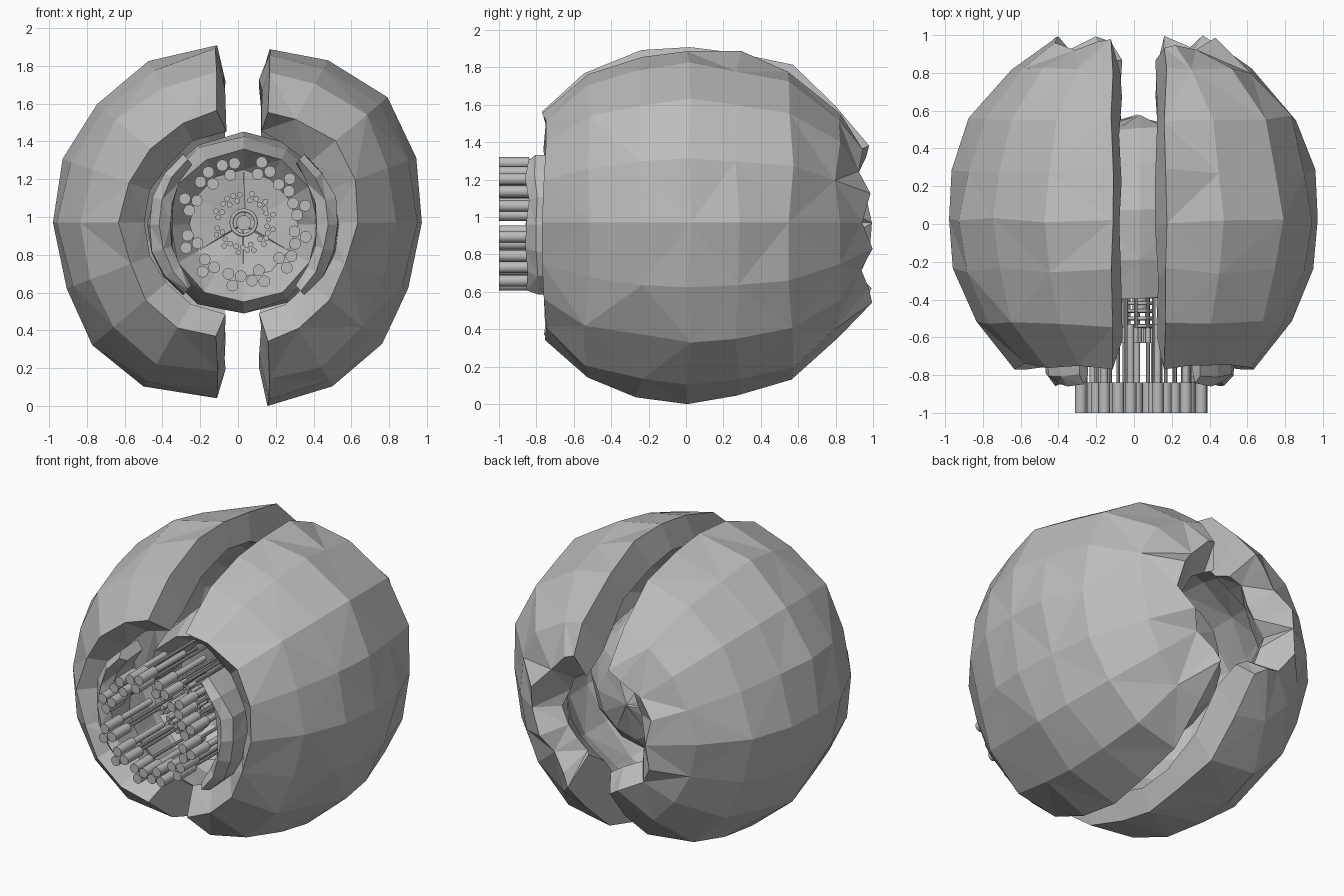
import bpy, bmesh, math, random
from mathutils import Matrix

if "Cube" in bpy.data.objects:
    bpy.data.objects.remove(bpy.data.objects["Cube"])

random.seed(4)
CX, CZ = 0.03, 0.97            # axis of the core, running along y

stone = bpy.data.materials.new("stone grey")
stone.diffuse_color = (0.5, 0.5, 0.5, 1)
stone.use_nodes = True
stone.node_tree.nodes["Principled BSDF"].inputs["Base Color"].default_value = stone.diffuse_color


def finish(bm, name, smooth=False):
    bmesh.ops.recalc_face_normals(bm, faces=bm.faces[:])
    me = bpy.data.meshes.new(name)
    bm.to_mesh(me)
    bm.free()
    me.materials.append(stone)
    ob = bpy.data.objects.new(name, me)
    bpy.context.collection.objects.link(ob)
    if smooth:
        bpy.context.view_layer.objects.active = ob
        ob.select_set(True)
        bpy.ops.object.shade_smooth_by_angle(angle=math.radians(40))
        ob.select_set(False)
    return ob


def skin(bm, rows, closed):
    """Bridge neighbouring rows of vertices with alternating triangles."""
    n = len(rows[0])
    count = len(rows) if closed else len(rows) - 1
    for i in range(count):
        a, b = rows[i], rows[(i + 1) % len(rows)]
        for j in range(n):
            k = (j + 1) % n
            if (i + j) % 2:
                bm.faces.new((a[j], a[k], b[k]))
                bm.faces.new((a[j], b[k], b[j]))
            else:
                bm.faces.new((a[j], a[k], b[j]))
                bm.faces.new((a[k], b[k], b[j]))


def jit(a):
    return random.uniform(-a, a)


# Thick shell section as (radius, y): outer side, rolled back rim, then cavity
SHELL = [(0.63, -0.755), (0.84, -0.53), (0.94, -0.25), (0.98, 0.02),
         (0.95, 0.28), (0.86, 0.56), (0.64, 0.81), (0.42, 0.96),
         (0.30, 0.83), (0.38, 0.67), (0.62, 0.48), (0.74, 0.22),
         (0.77, 0.0), (0.70, -0.28), (0.55, -0.48), (0.49, -0.62)]
ANGLES = [0, 29, 50, 70, 90, 111, 130, 150, 180]


def shell_half(name, side, gap, radii):
    bm = bmesh.new()
    rows = []
    n = len(SHELL)
    for s, (deg, size) in enumerate(zip(ANGLES, radii)):
        t = math.radians(deg)
        row = []
        for i, (r, y) in enumerate(SHELL):
            rough = 0.04 if i in (7, 8) else 0.018 if i < 7 else 0.012
            r2 = (r + jit(rough)) * (size / 0.98 if i < 7 else 1)
            y2 = min(max(y + jit(rough), -0.77), 1.0)
            if s in (0, 8):                       # cut leaning in along the gap
                x = gap + (0.025 if i < 8 else -0.02) + jit(0.01)
                z = math.sqrt(r2 * r2 - x * x) * (1 if s == 0 else -1)
            else:
                x = max(r2 * math.sin(t), gap + 0.01)
                z = r2 * math.cos(t)
            row.append(bm.verts.new((side * x, y2, max(CZ + z, 0.0))))
        rows.append(row)
    skin(bm, rows, closed=False)
    # walls along the gap, bridging outer and inner sides of the section
    for row in (rows[0], rows[-1]):
        for i in range(7):
            j = n - 1 - i
            bm.faces.new((row[i], row[i + 1], row[j - 1], row[j]))
        bm.faces.new((row[7], row[8], row[9])) if n % 2 else None
    finish(bm, name)


shell_half("left_shell", -1, 0.09,
           (0.955, 0.96, 0.97, 0.97, 0.985, 0.96, 0.99, 1.01, 0.93))
shell_half("right_shell", 1, 0.14,
           (0.945, 0.97, 1.02, 1.0, 0.98, 0.965, 0.98, 1.01, 0.98))

# Faceted core with a dished front
CORE = [(0.01, -0.20), (0.28, -0.24), (0.40, -0.39), (0.46, -0.20),
        (0.48, 0.08), (0.42, 0.33), (0.25, 0.50), (0.01, 0.57)]
bm = bmesh.new()
rows = []
for s in range(12):
    t = 2 * math.pi * s / 12
    row = []
    for r, y in CORE:
        r2 = r + (jit(0.015) if r > 0.1 else 0)
        row.append(bm.verts.new((CX + r2 * math.sin(t), y + jit(0.012),
                                 CZ - 0.01 + r2 * math.cos(t))))
    rows.append(row)
skin(bm, rows, closed=True)
bmesh.ops.remove_doubles(bm, verts=bm.verts[:], dist=0.012)
finish(bm, "core")


# Crescent guards either side of the opening
def crescent(name, side):
    bm = bmesh.new()
    rows = []
    for s in range(7):
        t = math.radians(-48 + 16 * s)
        w = 0.025 + 0.035 * math.cos(t * 1.7)
        row = []
        for dr, y in ((-w, -0.80), (0.0, -0.85), (w, -0.80), (w, -0.62), (-w, -0.62)):
            r = 0.445 + dr + jit(0.008)
            row.append(bm.verts.new((CX + side * r * math.cos(t), y + jit(0.012),
                                     CZ - 0.01 + 1.05 * r * math.sin(t))))
        rows.append(row)
    skin(bm, rows, closed=False)
    bm.faces.new(rows[0])
    bm.faces.new(rows[-1][::-1])
    finish(bm, name)


crescent("left_guard", -1)
crescent("right_guard", 1)


# Rods, all running along y
def rod(bm, x, z, r, y0, y1, sides=14):
    m = Matrix.Translation((x, (y0 + y1) / 2, z)) @ Matrix.Rotation(math.pi / 2, 4, 'X')
    bmesh.ops.create_cone(bm, cap_ends=True, segments=sides, radius1=r, radius2=r,
                          depth=abs(y1 - y0), matrix=m)


heads, stems, pins, inner = (bmesh.new() for _ in range(4))
for deg in (15, 42, 70, 105, 130, 160, 200, 230, 260, 285, 318, 345):
    a = math.radians(deg)
    gx, gz = math.cos(a), math.sin(a)
    turn = random.uniform(0, 2)
    for k in range(3):
        t = turn + k * 2 * math.pi / 3
        # outer cluster of heads, one long stem and two pins per cluster
        x, z = CX + 0.3 * gx + 0.038 * math.cos(t), CZ + 0.3 * gz + 0.038 * math.sin(t)
        rod(heads, x, z, 0.031, -1.0, -0.84)
        if k == 0:
            rod(stems, x, z, 0.02, -0.84, -0.53, 10)
        else:
            rod(pins, x, z, 0.01, -0.84, -0.22, 8)
        # small inner cluster
        x, z = CX + 0.14 * gx + 0.02 * math.cos(t), CZ + 0.14 * gz + 0.02 * math.sin(t)
        rod(inner, x, z, 0.015, -0.63, -0.55, 10)
        if k == 0:
            rod(inner, x, z, 0.008, -0.55, -0.2, 8)
finish(heads, "rod_heads", True)
finish(stems, "rod_stems", True)
finish(pins, "rod_pins", True)
finish(inner, "inner_rods", True)

# Central coil of rings around a thin post
for i in range(4):
    bpy.ops.mesh.primitive_torus_add(location=(CX, -0.54 + 0.04 * i, CZ),
                                     rotation=(math.pi / 2, 0, 0),
                                     major_radius=0.065, minor_radius=0.01,
                                     major_segments=24, minor_segments=8)
    ring = bpy.context.object
    ring.name = "coil_ring"
    ring.data.materials.append(stone)
    bpy.ops.object.shade_smooth_by_angle(angle=math.radians(50))
    ring.select_set(False)
bm = bmesh.new()
rod(bm, CX, CZ, 0.04, -0.45, -0.2)
finish(bm, "centre_post", True)
